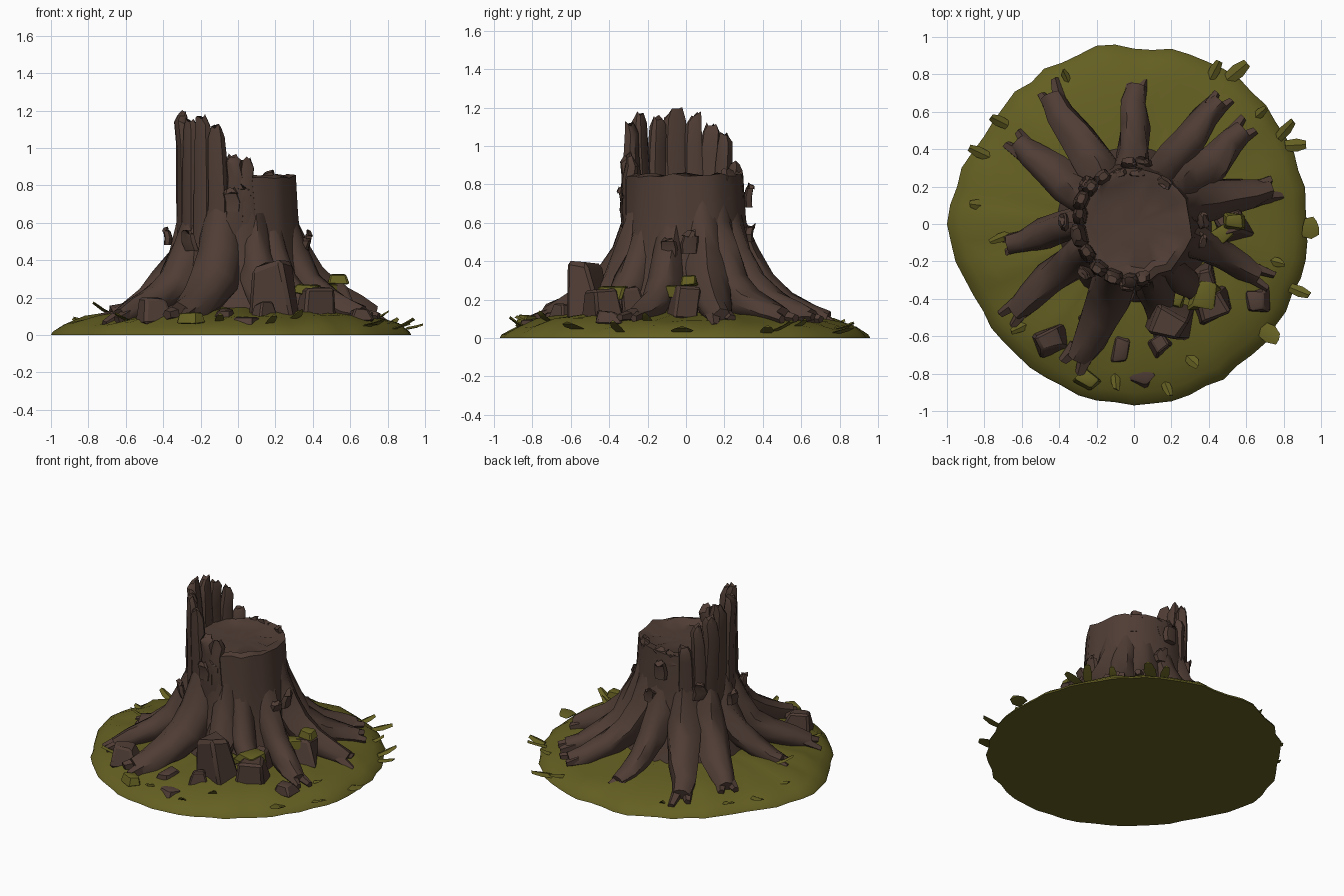
import bpy, bmesh, math, random
from mathutils import Vector, Matrix

if "Cube" in bpy.data.objects:
    bpy.data.objects.remove(bpy.data.objects["Cube"])

random.seed(7)
R = random.uniform


def material(name, rgb):
    m = bpy.data.materials.new(name)
    m.diffuse_color = (*rgb, 1)
    m.use_nodes = True
    m.node_tree.nodes["Principled BSDF"].inputs["Base Color"].default_value = m.diffuse_color
    return m


bark = material("brown bark", (0.078, 0.046, 0.035))
moss = material("olive moss", (0.128, 0.115, 0.016))


def finish(name, bm, mat, angle=35):
    bmesh.ops.recalc_face_normals(bm, faces=bm.faces[:])
    me = bpy.data.meshes.new(name)
    bm.to_mesh(me)
    bm.free()
    me.materials.append(mat)
    for p in me.polygons:
        p.use_smooth = True
    me.set_sharp_from_angle(angle=math.radians(angle))
    ob = bpy.data.objects.new(name, me)
    bpy.context.collection.objects.link(ob)
    return ob


def loft(bm, rings):
    """Skin a list of rings of points and cap both ends."""
    vs = [[bm.verts.new(p) for p in ring] for ring in rings]
    n = len(vs[0])
    for a, b in zip(vs, vs[1:]):
        for i in range(n):
            j = (i + 1) % n
            bm.faces.new((a[i], a[j], b[j], b[i]))
    bm.faces.new(vs[0])
    bm.faces.new(vs[-1])


def polar(r, a, z):
    return Vector((r * math.cos(a), r * math.sin(a), z))


# mossy mound with an uneven outline
edge = [.93, .94, .97, .94, .95, .94, 1.0, .94, .95, .97, .95, .94]


def edge_r(a):
    t = (a / (2 * math.pi) % 1) * 12
    i = int(t) % 12
    f = t - int(t)
    return edge[i] * (1 - f) + edge[(i + 1) % 12] * f + .025 * math.exp(-((t - 3.3) / .25) ** 2)


def ground_z(r):
    prof = [(0, .15), (.4, .14), (.6, .122), (.78, .09), (.9, .055), (.96, .025), (2, .02)]
    for (r0, z0), (r1, z1) in zip(prof, prof[1:]):
        if r <= r1:
            return z0 + (z1 - z0) * (r - r0) / (r1 - r0)


bm = bmesh.new()
N = 60
wob = [R(-.014, .01) for _ in range(N)]
rings = []
for k, (f, z) in enumerate([(1, 0), (.99, .018), (.93, .055), (.82, .095), (.62, .122), (.4, .142), (.05, .15)]):
    ring = []
    for i in range(N):
        a = 2 * math.pi * i / N
        rr = f * (edge_r(a) + (wob[i] if edge_r(a) < .99 else 0))
        ring.append(polar(rr, a, z + (R(-.012, .012) if k > 1 else 0)))
    rings.append(ring)
loft(bm, rings)
finish("mossy_ground", bm, moss, 45)

# trunk with a shallow broken top
bm = bmesh.new()
N = 28
lobe = [R(-.014, .016) for _ in range(N)]
rings = []
for r, z in [(.44, .06), (.41, .17), (.36, .31), (.335, .48), (.318, .65), (.306, .845),
             (.265, .85), (.23, .825), (.12, .83), (.03, .82)]:
    rings.append([polar(r + (lobe[i] if r > .2 else 0), 2 * math.pi * i / N,
                        z + (R(-.012, .012) if .7 < z and r > .2 else 0)) for i in range(N)])
loft(bm, rings)
finish("trunk", bm, bark, 45)

# spreading roots: tip x, tip y, thickness, bend
roots = [(0, .74, .95, .0), (.42, .68, 1.0, .06), (.61, .47, 1.1, -.05), (.71, .21, 1.15, .04),
         (.68, -.24, .95, .06), (.43, -.48, .85, -.05), (.17, -.56, 1.0, .04), (-.27, -.73, 1.3, .03),
         (-.66, -.43, 1.05, -.06), (-.68, -.06, .95, -.06), (-.65, .39, 1.1, .07), (-.45, .68, 1.1, .0)]
spine = [(.225, .80, .05), (.25, .60, .08), (.295, .43, .098), (.39, .28, .097),
         (.51, .185, .085), (.64, .13, .068), (.73, .10, .055)]
for x, y, w, bend in roots:
    bm = bmesh.new()
    L, a0 = math.hypot(x, y), math.atan2(y, x)
    pts = []
    for k, (r, z, t) in enumerate(spine):
        r = r if r < .35 else .35 + (r - .35) * (L - .35) / .38
        p = polar(r, a0 + bend * math.sin(k / 6 * 5) + R(-.02, .02), z + R(-.01, .01))
        pts.append((p, t * w))
    rings = []
    for k, (p, t) in enumerate(pts):
        d = (pts[min(k + 1, 6)][0] - pts[max(k - 1, 0)][0]).normalized()
        side = d.cross(Vector((0, 0, 1))).normalized()
        up = side.cross(d)
        rings.append([p + side * math.cos(q) * t * R(.82, 1.15) + up * math.sin(q) * t * R(.8, 1.08)
                      for q in [2 * math.pi * i / 9 for i in range(9)]])
    loft(bm, rings)
    # split ends
    p, t = pts[-1]
    for s in (-.55, .5):
        tip = p + d * R(.02, .10) + side * s * t * 1.5 + Vector((0, 0, R(-.02, .02)))
        base = p - d * .06 + side * s * t * .8
        loft(bm, [[c + side * math.cos(q) * t * g + up * math.sin(q) * t * g
                   for q in [math.pi * i / 2.5 for i in range(5)]]
                  for c, g in ((base, .7), (tip, .38))])
    finish("root", bm, bark, 45)


def slab(name, a, r, z0, z1, w, t, lean=0.0):
    """Upright broken plank at an angle around the trunk."""
    bm = bmesh.new()
    out, side = polar(1, a, 0), polar(1, a + math.pi / 2, 0)
    rings = []
    for k, s in enumerate((0, .4, .75, .93, 1)):
        c = out * (r + lean * s + R(-.008, .008)) + side * R(-.01, .01) + Vector((0, 0, z0 + (z1 - z0) * s))
        g = (1, 1.08, .95, .85, .5)[k]
        ring = []
        for u, v in ((-1, -.6), (-.5, -1), (.6, -1), (1, -.4), (.8, .7), (0, 1), (-.8, .8)):
            top = R(-.03, .005) if k > 2 else 0
            ring.append(c + side * u * w / 2 * g + out * v * t / 2 * g + Vector((0, 0, top)))
        rings.append(ring)
    loft(bm, rings)
    finish(name, bm, bark, 35)


# tall splinters along the left rim, and low nubs elsewhere
for deg, top, w in [(279, .95, .09), (266, .97, .10), (249, 1.13, .105), (231, 1.18, .10), (212, 1.16, .10),
                    (192, 1.2, .14), (171, 1.18, .10), (156, 1.12, .11), (140, 1.07, .09), (124, .93, .10)]:
    slab("splinter", math.radians(deg), .288, .45, top, w, .075, R(.005, .03))
for deg, top in [(105, .87), (52, .885), (88, .87)]:
    slab("rim_nub", math.radians(deg), .275, .72, top, .09, .05)

# loose bark flakes
for deg, r, z, h in [(3, .36, .44, .12), (-14, .36, .42, .11), (178, .37, .48, .1), (264, .32, .66, .13),
                     (94, .32, .68, .13), (82, .33, .5, .1), (225, .36, .45, .12), (140, .33, .55, .12),
                     (275, .30, .68, .13)]:
    slab("bark_flake", math.radians(deg), r, z, z + h, .085, .04, .02)


def chunk(name, loc, size, rot, mat, jit):
    """Angular tapered block made from a distorted, chamfered cube."""
    bm = bmesh.new()
    bmesh.ops.create_cube(bm, size=1)
    for v in bm.verts:
        k = .78 if v.co.z > 0 else 1.1
        v.co = Vector((v.co.x * k + R(-jit, jit), v.co.y * k + R(-jit, jit), v.co.z + R(-jit, jit) * .7))
    bmesh.ops.bevel(bm, geom=bm.edges[:], offset=.09, segments=1, affect='EDGES')
    m = Matrix.Translation(loc) @ Matrix.Rotation(rot, 4, 'Z') @ Matrix.Rotation(R(-.15, .15), 4, 'X')
    bm.transform(m @ Matrix.Diagonal((*size, 1)))
    finish(name, bm, mat, 30)


# rocks and bark chunks
for x, y, sx, sy, z0, z1, rot in [
        (.19, -.52, .21, .17, .08, .39, -.3), (.42, -.43, .18, .15, .08, .245, .4),
        (-.45, -.62, .18, .13, .06, .20, .3), (-.07, -.67, .09, .14, .07, .135, -.2),
        (.04, -.81, .14, .12, .04, .10, -.4), (.66, -.41, .11, .12, .07, .14, .1),
        (.14, -.64, .11, .09, .08, .17, .6), (.52, -.01, .17, .12, .08, .26, .3),
        (.38, -.28, .12, .12, .1, .26, .2), (-.22, -.52, .12, .1, .1, .2, .2)]:
    chunk("rock", (x, y, (z0 + z1) / 2), (sx, sy, z1 - z0), rot, bark, .14)

# moss patches on the rocks and between the roots
for x, y, z, s in [(.38, -.38, .24, .15), (.53, .01, .30, .11), (.48, -.05, .24, .14),
                   (.22, -.40, .19, .1), (-.25, -.83, .09, .1)]:
    chunk("moss_patch", (x, y, z), (s, s * .8, .055), R(0, 3), moss, .2)


# broad leaf blades rooted in the ground: position, length, width, rise
def leaf(x, y, length, width, rise, turn=0.0):
    bm = bmesh.new()
    a = math.atan2(y, x) + turn
    d, side = polar(1, a, 0), polar(1, a + math.pi / 2, 0)
    base = Vector((x, y, ground_z(math.hypot(x, y)) - .01)) - d * .03
    rings = []
    for u, w, h in ((0, .8, 0), (.55, 1, .45), (1, .6, 1)):
        c = base + d * u * (length + .03) + Vector((0, 0, h * rise))
        rings.append([c - side * w * width / 2, c + side * w * width / 2 + d * R(-.015, .015),
                      c + Vector((0, 0, .012))])
    loft(bm, rings)
    finish("grass_blade", bm, moss, 30)


for x, y, l, w, h, t in [(.79, .48, .09, .06, .05, .3), (.84, .42, .08, .07, .03, -.4), (.93, -.02, .06, .12, .02, 0),
                         (.42, .80, .08, .06, .03, 0), (.52, .79, .11, .08, .03, -.3), (-.80, .37, .09, .06, .03, 0),
                         (-.70, .54, .07, .06, .04, .2), (.70, -.57, .09, .10, .03, .1), (.86, -.35, .08, .06, .05, 0),
                         (-.68, -.06, .10, .05, .07, .3), (-.36, .78, .05, .04, .03, 0), (.66, .58, .06, .05, .04, 0),
                         (.17, -.86, .06, .05, .05, .2), (-.6, -.55, .06, .05, .04, -.3), (-.1, -.82, .06, .05, .04, .2),
                         (.3, -.72, .06, .06, .05, .4), (.75, -.2, .06, .05, .04, 0), (-.82, .1, .06, .06, .02, 0)]:
    leaf(x, y, l, w, h, t)
